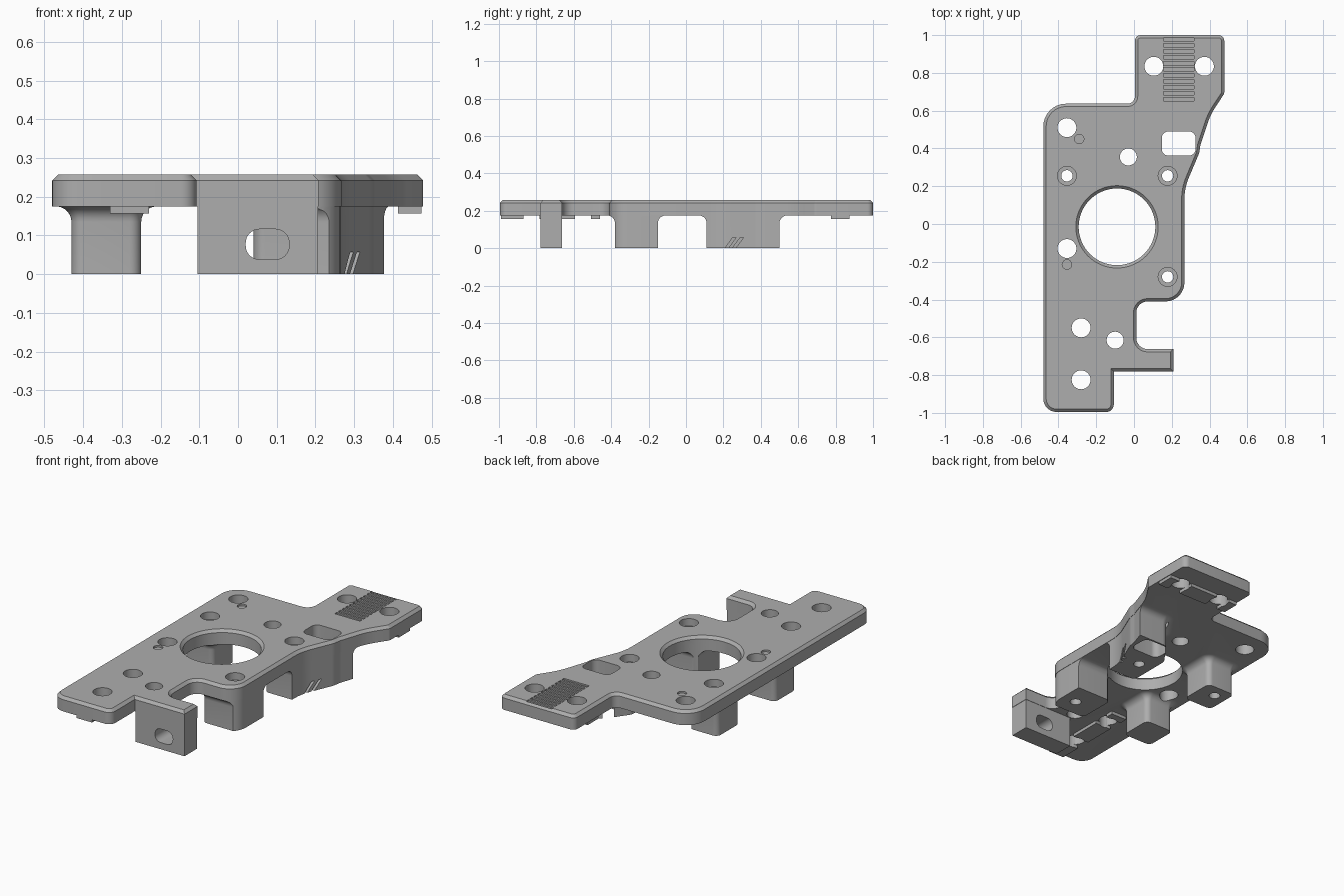
import bpy
import bmesh
from math import cos, sin, pi, tan
from mathutils import Vector, Matrix

if "Cube" in bpy.data.objects:
    bpy.data.objects.remove(bpy.data.objects["Cube"])

grey = bpy.data.materials.new("satin_grey")
grey.use_nodes = True
COLOUR = (0.42, 0.42, 0.42, 1)
grey.diffuse_color = COLOUR
grey.node_tree.nodes["Principled BSDF"].inputs["Base Color"].default_value = COLOUR

TOP, UNDER = 0.257, 0.175


def rounded(corners, steps=8):
    """Turn (x, y, radius) corners into a polyline with arc fillets."""
    pts = []
    for i, (x, y, r) in enumerate(corners):
        p = Vector((x, y))
        if r == 0:
            pts.append(p)
            continue
        a = (Vector(corners[i - 1][:2]) - p).normalized()
        b = (Vector(corners[(i + 1) % len(corners)][:2]) - p).normalized()
        turn = pi - a.angle(b)
        centre = p + (a + b).normalized() * r / cos(turn / 2)
        start = (p + a * r * tan(turn / 2) - centre).normalized()
        end = (p + b * r * tan(turn / 2) - centre).normalized()
        pts += [centre + start.slerp(end, k / steps) * r for k in range(steps + 1)]
    return pts


def offset(pts, d):
    """Move a counter-clockwise outline outward by d."""
    out = []
    for i, p in enumerate(pts):
        u = (p - pts[i - 1]).normalized()
        v = (pts[(i + 1) % len(pts)] - p).normalized()
        n = Vector((u.y + v.y, -u.x - v.x)).normalized()
        out.append(p + n * d / max(0.3, n.dot(Vector((u.y, -u.x)))))
    return out


def loft(name, pts, levels, matrix=None):
    """Stack offset copies of an outline at (z, offset) levels."""
    bm = bmesh.new()
    rings = [[bm.verts.new((p.x, p.y, z)) for p in offset(pts, d)] for z, d in levels]
    n = len(pts)
    for lo, hi in zip(rings, rings[1:]):
        for i in range(n):
            j = (i + 1) % n
            bm.faces.new((lo[i], lo[j], hi[j], hi[i]))
    bm.faces.new(rings[0][::-1])
    bm.faces.new(rings[-1])
    if matrix:
        bm.transform(matrix)
    bmesh.ops.recalc_face_normals(bm, faces=bm.faces)
    mesh = bpy.data.meshes.new(name)
    bm.to_mesh(mesh)
    bm.free()
    mesh.materials.append(grey)
    ob = bpy.data.objects.new(name, mesh)
    bpy.context.collection.objects.link(ob)
    return ob


def rect(x0, x1, y0, y1, r=0.0):
    return rounded([(x0, y0, r), (x1, y0, r), (x1, y1, r), (x0, y1, r)])


def circle(x, y, r, n=32):
    return [Vector((x + r * cos(2 * pi * k / n), y + r * sin(2 * pi * k / n))) for k in range(n)]


def combine(target, tool, operation, keep=False):
    mod = target.modifiers.new("cut", "BOOLEAN")
    mod.operation, mod.solver, mod.object = operation, "EXACT", tool
    bpy.context.view_layer.objects.active = target
    bpy.ops.object.modifier_apply(modifier=mod.name)
    if not keep:
        bpy.data.objects.remove(tool)


def cut(pts, levels, matrix=None):
    combine(plate, loft("cutter", pts, levels, matrix), "DIFFERENCE")


# Main plate with a chamfered top edge
outline = rounded([
    (-0.48, -0.995, 0.07), (-0.107, -0.995, 0.04), (-0.107, -0.78, 0), (0.208, -0.78, 0),
    (0.208, -0.662, 0), (0.012, -0.662, 0.06), (0.012, -0.41, 0.06), (0.267, -0.41, 0.1),
    (0.267, 0.19, 0.3), (0.345, 0.375, 0.1), (0.352, 0.42, 0.1), (0.405, 0.58, 0.4),
    (0.478, 0.69, 0.03), (0.478, 1, 0.03), (0.005, 1, 0.03), (0.005, 0.637, 0.04),
    (-0.48, 0.637, 0.12)])
plate = loft("mounting_plate", outline, [(UNDER, 0), (TOP - 0.015, 0), (TOP, -0.015)])

# Legs that flare into the underside, kept inside the plate outline
FLARE = 0.04
flare = [(0, 0)] + [(UNDER - FLARE + FLARE * sin(t), FLARE * (1 - cos(t)))
                    for t in (k * pi / 12 for k in range(7))] + [(0.2, FLARE)]
legs = {
    "front_right_leg": rect(-0.43, -0.25, -0.38, -0.19, 0.03),
    "back_right_leg": rect(-0.43, -0.25, 0.13, 0.33, 0.03),
    "front_left_leg": rect(0.04, 0.4, -0.38, -0.15, 0.03),
    "back_left_leg": rounded([(0.09, 0.11, 0.03), (0.5, 0.11, 0.03), (0.5, 0.5, 0.03),
                              (0.19, 0.5, 0.05), (0.09, 0.36, 0.05)]),
}
boundary = loft("boundary", outline, [(-0.1, -0.002), (0.4, -0.002)])
boundary.hide_render = True
for name, shape in legs.items():
    leg = loft(name, shape, flare)
    combine(leg, boundary, "INTERSECT", keep=True)
    combine(plate, leg, "UNION")
bpy.data.objects.remove(boundary)

# Upright front tab
combine(plate, loft("tab", rect(-0.105, 0.206, -0.778, -0.664), [(0, 0), (0.2, 0)]), "UNION")

# Raised pads underneath, interrupted at the screw holes
pads = [(-0.33, -0.23, y0, y1) for y0, y1 in ((-0.99, -0.868), (-0.782, -0.593), (-0.507, -0.46))]
pads += [(x0, x1, 0.775, 0.875) for x0, x1 in ((0.01, 0.062), (0.148, 0.327), (0.413, 0.474))]
for pad in pads:
    combine(plate, loft("pad", rect(*pad), [(0.157, 0), (0.19, 0)]), "UNION")

# Large centre bore with chamfer
THROUGH = [(-0.1, 0), (0.4, 0)]
cut(circle(-0.09, -0.015, 0.203, 64), [(-0.1, 0), (TOP - 0.015, 0), (TOP + 0.005, 0.02)])

# Plain screw holes
for x, y, r in [(-0.355, 0.51, 0.05), (-0.355, -0.13, 0.05), (-0.03, 0.355, 0.045),
                (-0.28, -0.55, 0.05), (-0.28, -0.825, 0.05), (-0.1, -0.615, 0.045),
                (0.105, 0.835, 0.05), (0.373, 0.835, 0.05)]:
    cut(circle(x, y, r), THROUGH)

# Counterbored holes through the legs
for x, y in [(-0.355, 0.255), (0.178, 0.255), (0.178, -0.28)]:
    cut(circle(x, y, 0.03), THROUGH)
    cut(circle(x, y, 0.05), [(0.215, 0), (0.3, 0)])

# Shallow round marks
for x, y in [(-0.29, 0.45), (-0.355, -0.215)]:
    cut(circle(x, y, 0.025, 16), [(TOP - 0.01, 0), (0.3, 0)])

# Slot through the back left leg, and slot through the tab
cut(rect(0.147, 0.326, 0.362, 0.49, 0.035), THROUGH)
cut(rect(0.02, 0.132, 0.038, 0.116, 0.035), [(0.6, 0), (0.85, 0)], Matrix.Rotation(pi / 2, 4, "X"))

# Grooved scale on the back end
for k in range(11):
    y = 0.65 + k * 0.0318
    cut(rect(0.157, 0.317, y, y + 0.02), [(TOP - 0.008, 0), (0.3, 0)])

# Slanted side grooves: outline in y-z, extruded along x
side = Matrix(((0, 0, 1, 0), (1, 0, 0, 0), (0, 1, 0, 0), (0, 0, 0, 1)))
for y, x in [(0.2, 0.264), (0.24, 0.275)]:
    slash = [Vector(p) for p in ((y, -0.01), (y + 0.018, -0.01), (y + 0.068, 0.057), (y + 0.05, 0.057))]
    cut(slash, [(x, 0), (0.42, 0)], side)

bpy.ops.object.select_all(action="DESELECT")
plate.select_set(True)
bpy.context.view_layer.objects.active = plate
bpy.ops.object.shade_smooth_by_angle(angle=pi / 6)
